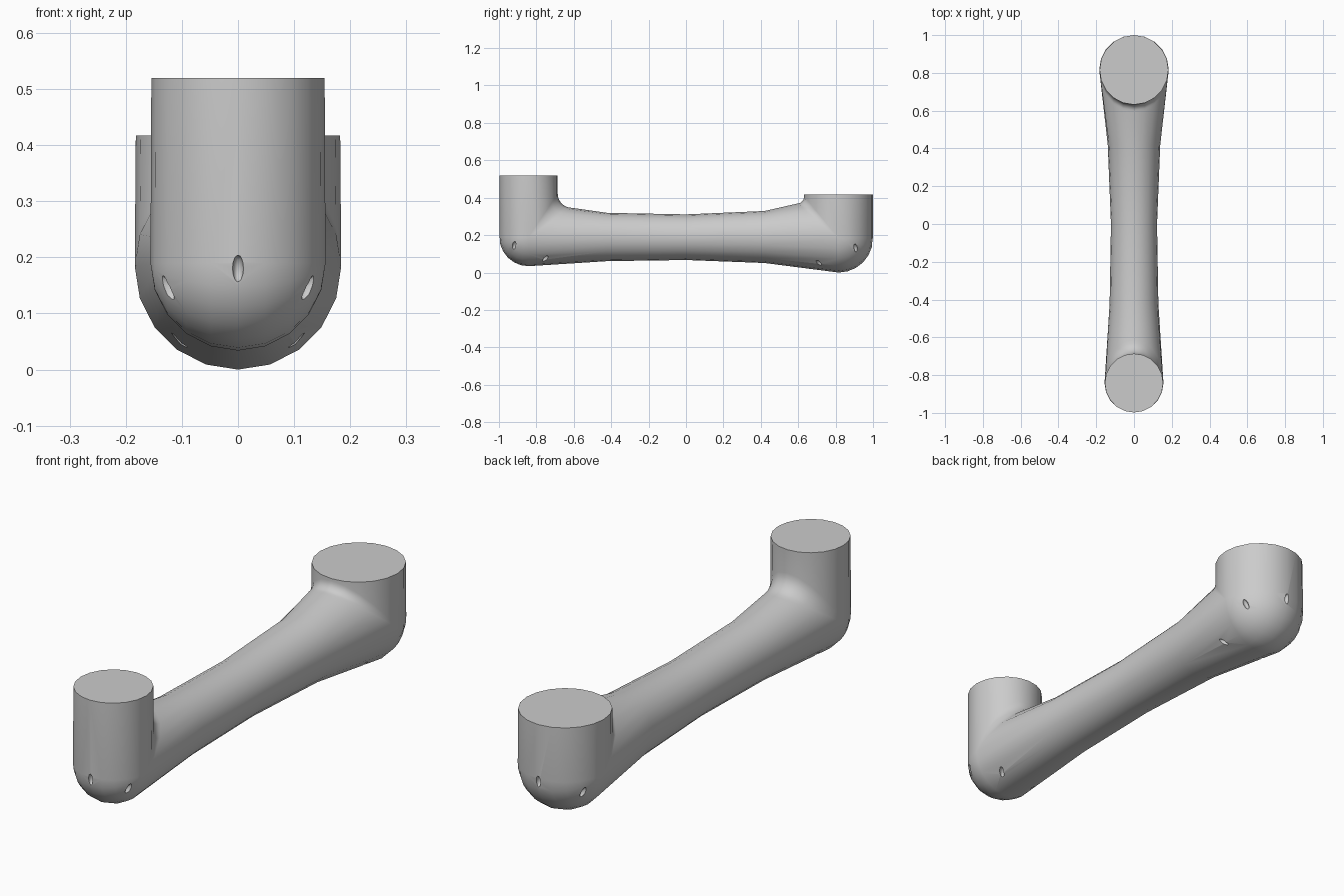
import bpy, bmesh
from math import sin, cos, pi
from mathutils import Vector, Matrix

if "Cube" in bpy.data.objects:
    bpy.data.objects.remove(bpy.data.objects["Cube"])

SIDES, STEPS = 20, 6

# post: y centre, z of elbow centre, radius, top height, inner fillet, outward sign
FRONT = dict(y=-0.842, z=0.19, r=0.156, top=0.52, f=0.075, s=-1)
REAR = dict(y=0.816, z=0.184, r=0.184, top=0.417, f=0.04, s=1)


def elbow(y, z, r, top, f, s):
    """Rings from the open post top, round the elbow, to the bar."""
    rings = [[Vector((r * sin(a) * 0.99, y + s * r * cos(a), top))
              for a in (2 * pi * i / SIDES for i in range(SIDES))]]
    for k in range(STEPS + 1):
        t = pi / 2 * k / STEPS
        ring = []
        for i in range(SIDES):
            a = 2 * pi * i / SIDES
            o = r * cos(a)
            if o >= 0:      # outside of the bend: ball
                out, dz = o * cos(t), -o * sin(t)
            else:           # inside of the bend: small fillet
                g = -f * o / r
                out, dz = o - g + g * cos(t), -o + g - g * sin(t)
            ring.append(Vector((r * sin(a), y + s * out, z + dz)))
        rings.append(ring)
    return rings


def bar_ring(y, z, r):
    return [Vector((r * sin(a), y, z - r * cos(a)))
            for a in (2 * pi * i / SIDES for i in range(SIDES))]


# handle body: front elbow, waisted bar, rear elbow
rings = elbow(**FRONT)
rings += [bar_ring(*b) for b in ((-0.42, 0.190, 0.129), (0, 0.189, 0.122), (0.42, 0.19, 0.139))]
rings += elbow(**REAR)[::-1]
bm = bmesh.new()
loops = [[bm.verts.new(p) for p in ring] for ring in rings]
for A, B in zip(loops, loops[1:]):
    for i in range(SIDES):
        j = (i + 1) % SIDES
        bm.faces.new((A[i], A[j], B[j], B[i]))
bm.faces.new(loops[0])
bm.faces.new(loops[-1])
bmesh.ops.remove_doubles(bm, verts=bm.verts, dist=1e-5)
bmesh.ops.recalc_face_normals(bm, faces=bm.faces)
mesh = bpy.data.meshes.new("handle_body")
bm.to_mesh(mesh)
bm.free()
body = bpy.data.objects.new("handle_body", mesh)
bpy.context.collection.objects.link(body)

# small slots around the rounded underside of each post
bm = bmesh.new()
for p in (FRONT, REAR):
    k = p["r"] / 0.156
    pole = Vector((0, p["s"] * 0.37, -0.93))
    for x, out, dz in ((0, 0.155, -0.01), (0.127, 0.078, -0.045), (-0.127, 0.078, -0.045),
                       (0.092, -0.09, -0.115), (-0.092, -0.09, -0.115)):
        n = Vector((x, p["s"] * max(out, 0), dz)).normalized()
        t = (pole - n * pole.dot(n)).normalized()
        m = Matrix((t, n, t.cross(n))).transposed().to_4x4()
        m.translation = Vector((x * k, p["y"] + p["s"] * out * k, p["z"] + dz * k))
        m = m @ Matrix.Diagonal((0.025, 0.016, 0.010, 1))
        bmesh.ops.create_icosphere(bm, subdivisions=2, radius=1, matrix=m)
bmesh.ops.recalc_face_normals(bm, faces=bm.faces)
mesh = bpy.data.meshes.new("slot_cutters")
bm.to_mesh(mesh)
bm.free()
cutter = bpy.data.objects.new("slot_cutters", mesh)
bpy.context.collection.objects.link(cutter)
cutter.hide_render = True

cut = body.modifiers.new("slots", "BOOLEAN")
cut.operation, cut.solver, cut.object = "DIFFERENCE", "EXACT", cutter
bpy.context.view_layer.objects.active = body
body.select_set(True)
bpy.ops.object.modifier_apply(modifier=cut.name)
bpy.data.objects.remove(cutter)
bpy.ops.object.shade_smooth_by_angle(angle=pi / 5)
